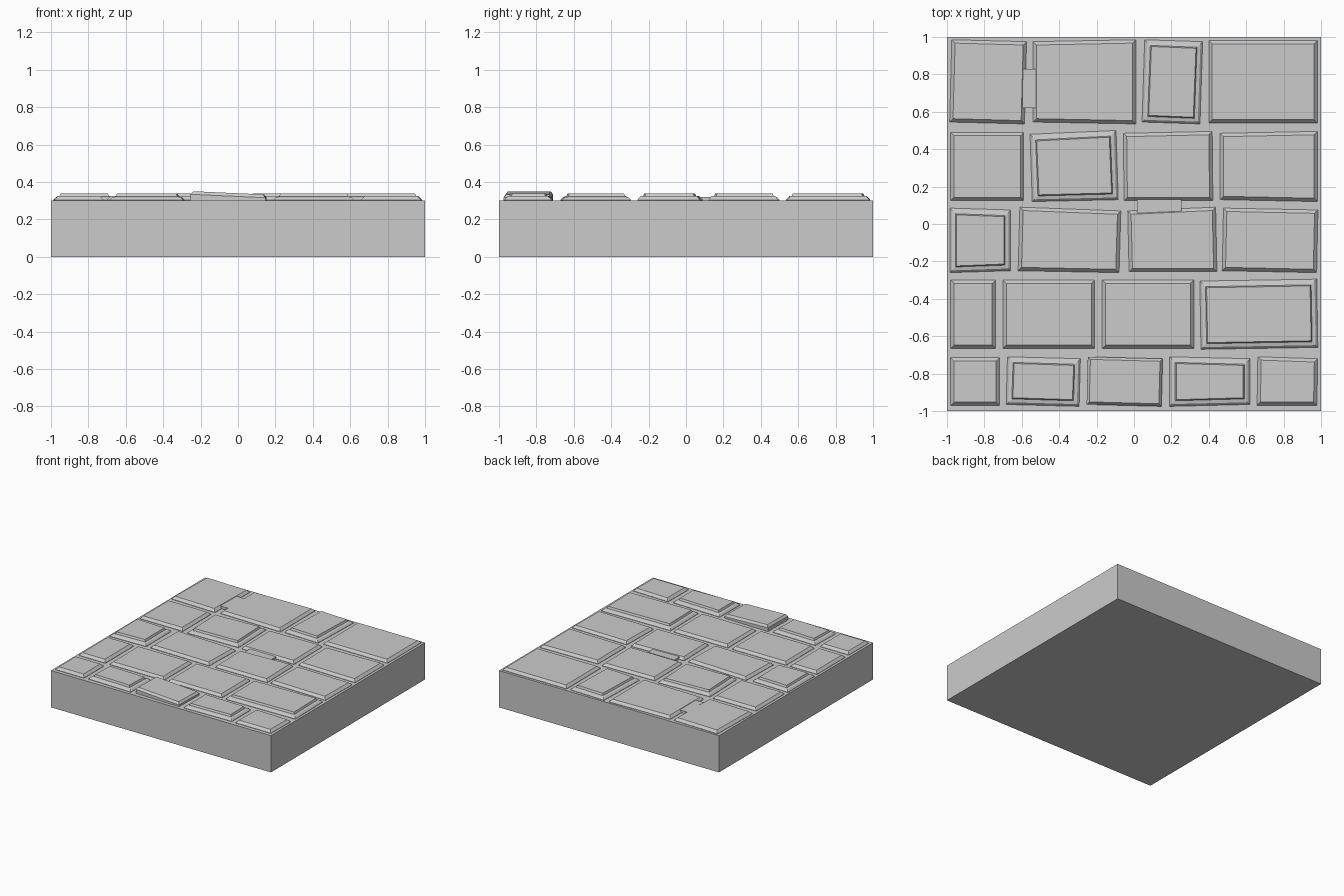
import bpy
import bmesh

default = bpy.data.objects.get("Cube")
if default:
    bpy.data.objects.remove(default, do_unlink=True)

# One stone colour for everything
stone_grey = bpy.data.materials.new("stone grey")
stone_grey.use_nodes = True
colour = (0.6, 0.6, 0.6, 1)
stone_grey.diffuse_color = colour
stone_grey.node_tree.nodes["Principled BSDF"].inputs["Base Color"].default_value = colour

GROUND = 0.305
SUNK = 0.29


def loft(name, corners, levels, slope=0.0):
    """Stack inset copies of a four-cornered outline; slope tilts the upper levels along x."""
    bm = bmesh.new()
    cx = sum(c[0] for c in corners) / len(corners)
    cy = sum(c[1] for c in corners) / len(corners)
    rings = []
    for inset, z in levels:
        ring = []
        for x, y in corners:
            px = x - inset if x > cx else x + inset
            py = y - inset if y > cy else y + inset
            tilt = slope * (px - cx) if z > GROUND else 0
            ring.append(bm.verts.new((px, py, z + tilt)))
        rings.append(ring)
    for low, high in zip(rings, rings[1:]):
        for i in range(len(low)):
            j = (i + 1) % len(low)
            bm.faces.new((low[i], low[j], high[j], high[i]))
    bm.faces.new(rings[-1])
    bm.faces.new(list(reversed(rings[0])))
    mesh = bpy.data.meshes.new(name)
    bm.to_mesh(mesh)
    bm.free()
    mesh.materials.append(stone_grey)
    obj = bpy.data.objects.new(name, mesh)
    bpy.context.collection.objects.link(obj)
    return obj


def box(name, x0, x1, y0, y1, z0, z1):
    return loft(name, [(x0, y0), (x1, y0), (x1, y1), (x0, y1)], [(0, z0), (0, z1)])


def paving_stone(name, x0, x1, y0, y1, kind, top_rise, bottom_rise):
    """Slightly crooked stone; the rises are the slant of its back and front edges."""
    t, b = top_rise / 2, bottom_rise / 2
    lean = (t + b) / 2 * (y1 - y0) / (x1 - x0)
    corners = [(x0 + lean, y0 - b), (x1 + lean, y0 + b),
               (x1 - lean, y1 + t), (x0 - lean, y1 - t)]
    loft(name, corners, PROFILES[kind], -0.045 if kind == "tilted" else 0)


# Inset and height of each level, by kind of stone
PROFILES = {
    "plain": [(0, SUNK), (0, GROUND), (0.018, 0.325)],
    "stepped": [(0, SUNK), (0, GROUND), (0.012, 0.318), (0.03, 0.322), (0.036, 0.338)],
    "tilted": [(0, SUNK), (0, 0.325), (0.014, 0.342)],
}

# Front edge, back edge, then stones: left, right, kind, back slant, front slant
P, S, T = "plain", "stepped", "tilted"
ROWS = {
    "back": (0.54, 0.98, [
        (-0.98, -0.58, P, -1, -1), (-0.54, 0.01, P, 1, -1),
        (0.05, 0.36, S, -1, -1), (0.4, 0.98, P, 0, 0)]),
    "second": (0.125, 0.49, [
        (-0.98, -0.59, P, 0, 0), (-0.55, -0.09, S, 2, 1),
        (-0.055, 0.42, P, 1, 0), (0.46, 0.98, P, 1, -1)]),
    "middle": (-0.255, 0.08, [
        (-0.985, -0.66, S, -1, 1), (-0.615, -0.075, P, -2, -1),
        (-0.03, 0.44, P, 2, 0), (0.475, 0.98, P, -1, -1)]),
    "fourth": (-0.665, -0.3, [
        (-0.98, -0.74, P, 0, 0), (-0.7, -0.21, P, 0, 0),
        (-0.17, 0.32, P, 0, 0), (0.355, 0.98, S, 1, 1)]),
    "front": (-0.97, -0.715, [
        (-0.98, -0.72, P, 0, 0), (-0.68, -0.29, S, -1, -1),
        (-0.25, 0.15, T, -1, -1), (0.19, 0.62, S, -1, 1),
        (0.66, 0.98, P, -1, 0)]),
}

# Slab below the paving
box("base_slab", -1, 1, -1, 1, 0, 0.302)

# Rows of stones
for row, (y0, y1, stones) in ROWS.items():
    for n, (x0, x1, kind, back, front) in enumerate(stones):
        paving_stone(f"{row}_row_stone_{n}", x0, x1, y0, y1, kind, back / 100, front / 100)

# Small mortar pieces bridging two joints
box("mortar_back", -0.595, -0.525, 0.62, 0.83, SUNK, 0.322)
box("mortar_middle", 0.015, 0.255, 0.06, 0.13, SUNK, 0.32)
